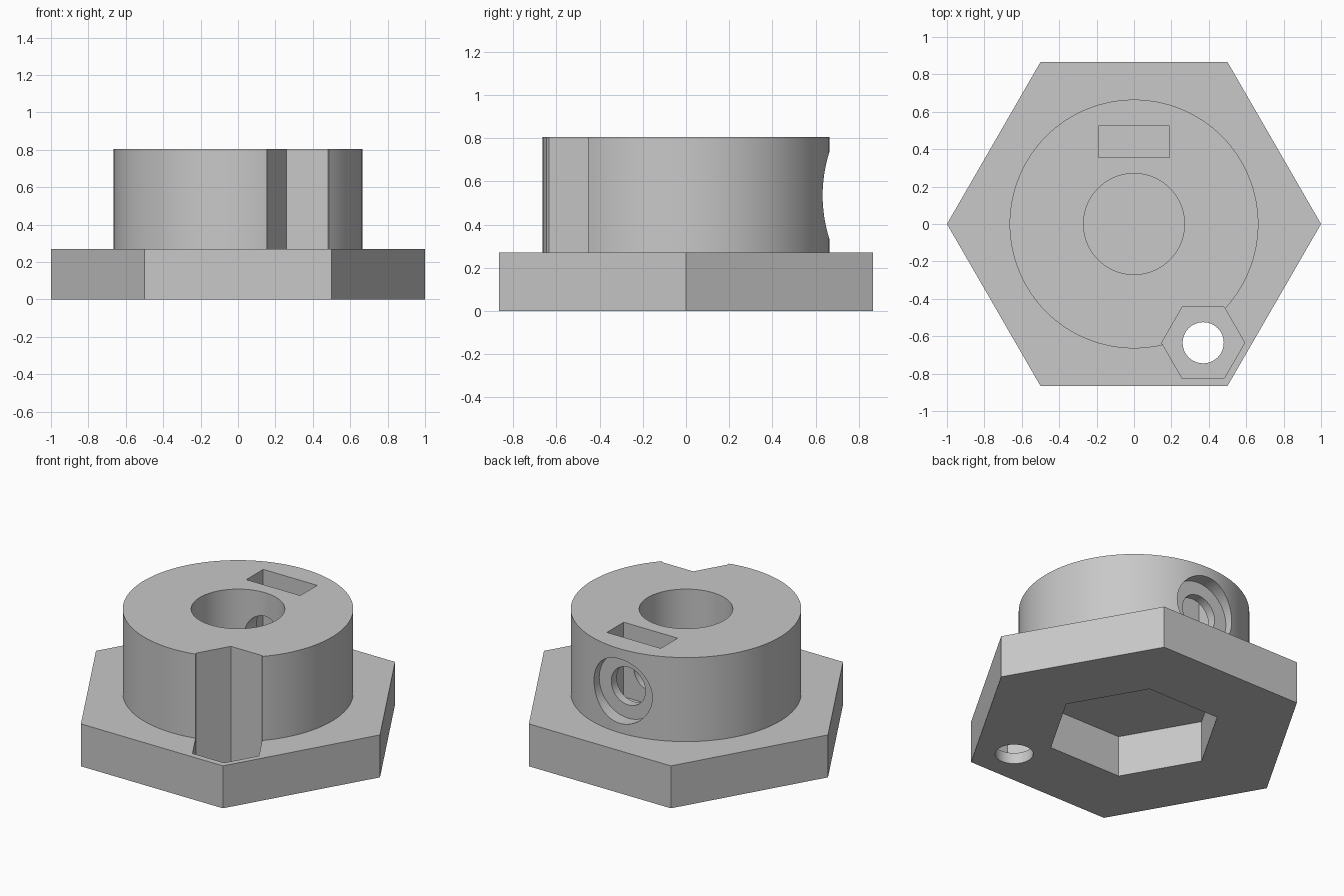
import bpy
import math

cube = bpy.data.objects.get("Cube")
if cube:
    bpy.data.objects.remove(cube, do_unlink=True)

grey = bpy.data.materials.new("plain_grey")
grey.use_nodes = True
GREY = (0.58, 0.58, 0.58, 1)
grey.diffuse_color = GREY
grey.node_tree.nodes["Principled BSDF"].inputs["Base Color"].default_value = GREY


def prism(name, radius, z0, z1, x=0, y=0, sides=96):
    """Upright prism or cylinder with a corner on the x axis."""
    bpy.ops.mesh.primitive_cylinder_add(
        vertices=sides, radius=radius, depth=z1 - z0,
        location=(x, y, (z0 + z1) / 2), rotation=(0, 0, math.pi / 2))
    return finish(name)


def rod(name, radius, y0, y1, z):
    """Cylinder lying along y."""
    bpy.ops.mesh.primitive_cylinder_add(
        vertices=64, radius=radius, depth=y1 - y0,
        location=(0, (y0 + y1) / 2, z), rotation=(math.pi / 2, 0, 0))
    return finish(name)


def box(name, x0, x1, y0, y1, z0, z1):
    bpy.ops.mesh.primitive_cube_add(
        size=1, location=((x0 + x1) / 2, (y0 + y1) / 2, (z0 + z1) / 2))
    bpy.context.object.scale = (x1 - x0, y1 - y0, z1 - z0)
    return finish(name)


def finish(name):
    obj = bpy.context.object
    obj.name = name
    bpy.ops.object.transform_apply(location=True, rotation=True, scale=True)
    obj.data.materials.append(grey)
    return obj


def combine(target, other, operation):
    """Apply a boolean and discard the helper."""
    mod = target.modifiers.new(operation.lower(), 'BOOLEAN')
    mod.operation = operation
    mod.solver = 'EXACT'
    mod.object = other
    bpy.context.view_layer.objects.active = target
    bpy.ops.object.modifier_apply(modifier=mod.name)
    bpy.data.objects.remove(other, do_unlink=True)


BASE_TOP, TOP, ABOVE = 0.27, 0.805, 1.0
SCREW_Z = 0.535
BOLT_X, BOLT_Y = 0.37, -0.635

# Hexagonal base with round collar
hub = prism("hex_base_collar", 1.0, 0, BASE_TOP, sides=6)
combine(hub, prism("collar", 0.665, 0.15, TOP, sides=128), 'UNION')

cutters = [
    # Hex recess below and shaft bore above, with a thin web between them
    prism("hex_recess", 0.51, -0.1, 0.262, sides=6),
    prism("shaft_bore", 0.27, 0.277, ABOVE),
    # Corner bolt: hex pocket and through hole
    prism("bolt_pocket", 0.222, 0.07, ABOVE, BOLT_X, BOLT_Y, 6),
    prism("bolt_hole", 0.11, -0.1, 0.2, BOLT_X, BOLT_Y, 48),
    # Set screw: counterbore, hole into the bore, nut slot
    rod("screw_counterbore", 0.205, 0.58, 0.8, SCREW_Z),
    rod("screw_hole", 0.12, 0.1, 0.7, SCREW_Z),
    box("nut_slot", -0.19, 0.19, 0.355, 0.525, 0.33, ABOVE),
]
for cutter in cutters:
    combine(hub, cutter, 'DIFFERENCE')

bpy.ops.object.select_all(action='DESELECT')
hub.select_set(True)
bpy.context.view_layer.objects.active = hub
bpy.ops.object.shade_smooth_by_angle(angle=math.radians(25))
